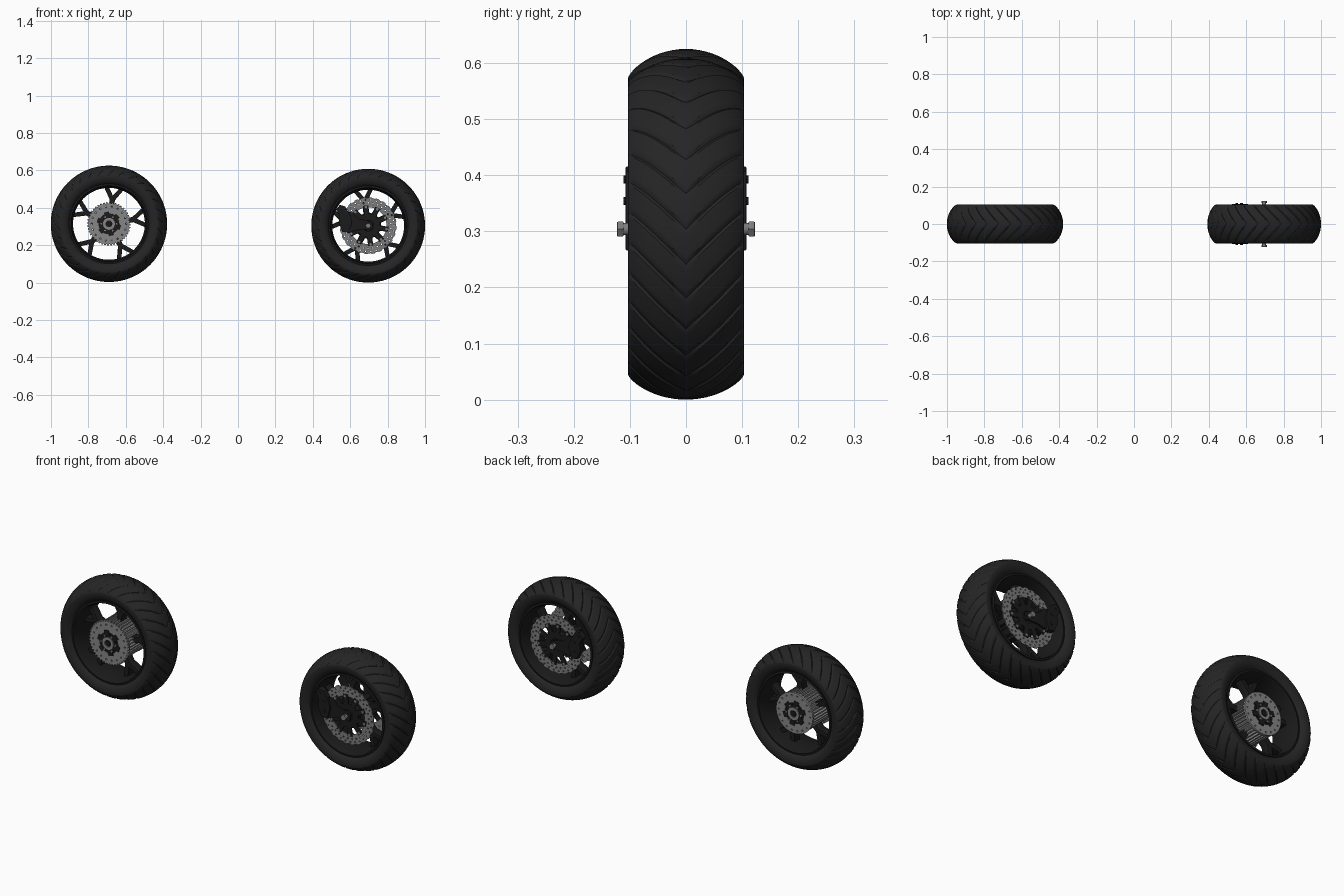
import bpy, bmesh
from math import sin, cos, pi, tau, radians

cube = bpy.data.objects.get("Cube")
if cube:
    bpy.data.objects.remove(cube)


def material(name, level):
    m = bpy.data.materials.new(name)
    m.use_nodes = True
    colour = (level, level, level, 1)
    m.diffuse_color = colour
    node = m.node_tree.nodes["Principled BSDF"]
    node.inputs["Base Color"].default_value = colour
    node.inputs["Roughness"].default_value = 0.6
    return m


RUBBER = material("black rubber", 0.018)
BLACK = material("black paint", 0.011)
ALLOY = material("grey alloy", 0.24)
STEEL = material("brake steel", 0.2)


def add(name, mesh, mat, centre, y=0):
    mesh.materials.clear()
    mesh.materials.append(mat)
    mesh.shade_smooth()
    mesh.set_sharp_from_angle(angle=radians(35))
    ob = bpy.data.objects.new(name, mesh)
    ob.location = (centre[0], y, centre[1])
    bpy.context.scene.collection.objects.link(ob)
    return ob


def lathe(name, profile, mat, centre, segs=64, twist=0, grooves=0):
    """Turn a closed (radius, y) profile around the axle; twist bends the tread into chevrons."""
    bm = bmesh.new()
    rings = []
    for i in range(segs):
        ring = []
        for r, y in profile:
            a = tau * i / segs + twist * min(abs(y), 0.1)
            cut = grooves and i % grooves == 0 and r > 0.262 and abs(y) > 0.008
            r -= 0.004 if cut else 0
            ring.append(bm.verts.new((r * cos(a), y, r * sin(a))))
        rings.append(ring)
    n = len(profile)
    for i in range(segs):
        a, b = rings[i], rings[(i + 1) % segs]
        for j in range(n):
            k = (j + 1) % n
            bm.faces.new((a[j], a[k], b[k], b[j]))
    bmesh.ops.recalc_face_normals(bm, faces=bm.faces)
    mesh = bpy.data.meshes.new(name)
    bm.to_mesh(mesh)
    bm.free()
    return add(name, mesh, mat, centre)


def plate(name, loops, half, mat, centre, y=0, bevel=0):
    """Extrude flat (x, z) outlines, inner loops becoming holes."""
    cu = bpy.data.curves.new(name, "CURVE")
    cu.dimensions = "2D"
    cu.fill_mode = "BOTH"
    cu.extrude = half - bevel
    cu.bevel_depth = bevel
    cu.bevel_resolution = 1
    for loop in loops:
        sp = cu.splines.new("POLY")
        sp.points.add(len(loop) - 1)
        for p, (u, v) in zip(sp.points, loop):
            p.co = (u, v, 0, 1)
        sp.use_cyclic_u = True
    tmp = bpy.data.objects.new("outline", cu)
    bpy.context.scene.collection.objects.link(tmp)
    bpy.context.view_layer.update()
    mesh = bpy.data.meshes.new_from_object(
        tmp.evaluated_get(bpy.context.evaluated_depsgraph_get()))
    bpy.data.objects.remove(tmp)
    mesh.name = name
    ob = add(name, mesh, mat, centre, y)
    ob.rotation_euler.x = pi / 2
    return ob


def circle(r, n=48, u=0, v=0):
    return [(u + r * cos(tau * i / n), v + r * sin(tau * i / n)) for i in range(n)]


def teeth(low, high, count):
    """Gear-like outline alternating between two radii."""
    pts = []
    for i in range(count):
        for f, r in ((0, low), (0.4, low), (0.5, high), (0.9, high)):
            a = tau * (i + f) / count
            pts.append((r * cos(a), r * sin(a)))
    return pts


def holes(radius, size, count, start=0.0):
    return [circle(size, 8, radius * cos(start + tau * i / count),
                   radius * sin(start + tau * i / count)) for i in range(count)]


def turned(points, a):
    return [(u * cos(a) - v * sin(a), u * sin(a) + v * cos(a)) for u, v in points]


def rod(name, r, half, mat, centre, n=32, y=0):
    return plate(name, [circle(r, n)], half, mat, centre, y, min(0.002, r / 4))


def tyre_and_rim(side, centre, outer, spoke_start):
    # Tyre: crowned tread, rounded sidewalls and a bead on the rim
    tread = []
    for i in range(-14, 15):
        y = 0.103 * sin(i / 14 * pi / 2)
        tread.append((0.26 + (outer - 0.26) * (1 - (y / 0.103) ** 2) ** 0.75, y))
    wall = [(0.243, 0.102), (0.226, 0.096), (0.214, 0.085), (0.21, 0.07)]
    tyre = tread + wall + [(r, -y) for r, y in reversed(wall)]
    lathe(side + "_tyre", tyre, RUBBER, centre, 270, 3.2, 9)

    # Rim: lips on each edge and a dropped centre
    half = [(0.213, 0.088), (0.204, 0.09), (0.2, 0.082), (0.197, 0.05), (0.192, 0.025)]
    rim = half + [(r, -y) for r, y in reversed(half)]
    lathe(side + "_rim", rim, BLACK, centre, 96)

    # Five forked spokes
    arm = [(0.07, 0.013), (0.13, 0.011), (0.194, 0.052), (0.2, 0.036), (0.147, 0)]
    fork = arm + [(u, -v) for u, v in reversed(arm[:-1])]
    for i in range(5):
        plate(f"{side}_spoke_{i + 1}", [turned(fork, spoke_start + tau * i / 5)],
              0.022, BLACK, centre, bevel=0.003)


# Wheel with the finned hub
drive = (-0.69, 0.314)
tyre_and_rim("right", drive, 0.311, radians(82))
plate("finned_drum", [teeth(0.092, 0.105, 40)], 0.076, ALLOY, drive)
for s, label in ((-1, "front"), (1, "back")):
    outline = teeth(0.108, 0.115, 44) if s < 0 else circle(0.106, 64)
    plate(label + "_hub_cover", [outline, circle(0.056)] + holes(0.092, 0.005, 18),
          0.005, ALLOY, drive, s * 0.081, 0.001)
    plate(label + "_hub_recess", [circle(0.058)], 0.004, BLACK, drive, s * 0.079)
    plate(label + "_hub_star", [teeth(0.045, 0.066, 6)], 0.003, BLACK, drive, s * 0.087)
    plate(label + "_hub_collar", [circle(0.032), circle(0.018)], 0.004, ALLOY, drive, s * 0.091)
    for i, bolt in enumerate(holes(0.042, 0.005, 6)):
        plate(f"{label}_hub_bolt_{i + 1}", [bolt], 0.003, ALLOY, drive, s * 0.091)
rod("drive_axle", 0.012, 0.095, BLACK, drive, 6)

# Wheel with the twin brake discs
braked = (0.696, 0.304)
tyre_and_rim("left", braked, 0.304, radians(98))
rod("brake_hub", 0.05, 0.074, BLACK, braked)
plate("hub_flange", [teeth(0.066, 0.08, 10)], 0.045, BLACK, braked, bevel=0.003)
bracket = [(0.02, -0.022), (0.024, 0.012), (0, 0.026), (-0.05, 0.035), (-0.085, 0.07),
           (-0.12, 0.075), (-0.13, 0), (-0.09, -0.03), (-0.04, -0.02)]
body = [(-0.105, -0.035), (-0.09, 0.02), (-0.1, 0.058), (-0.125, 0.1), (-0.15, 0.108),
        (-0.168, 0.085), (-0.15, 0.055), (-0.155, 0.015), (-0.135, -0.03)]
for s, label in ((-1, "front"), (1, "back")):
    plate(label + "_brake_disc",
          [teeth(0.148, 0.152, 24), circle(0.098, 64)]
          + holes(0.138, 0.004, 30) + holes(0.122, 0.004, 30, 0.1),
          0.003, STEEL, braked, s * 0.08)
    plate(label + "_disc_carrier", [teeth(0.062, 0.108, 10), circle(0.03)],
          0.004, BLACK, braked, s * 0.082, 0.001)
    for i, button in enumerate(holes(0.1, 0.007, 10, tau * 0.07)):
        plate(f"{label}_disc_button_{i + 1}", [button], 0.003, STEEL, braked, s * 0.087)
    plate(label + "_caliper_bracket", [bracket], 0.005, BLACK, braked, s * 0.093, 0.001)
    plate(label + "_caliper", [body], 0.016, BLACK, braked, s * 0.092, 0.003)
    for i, (u, v) in enumerate(((-0.12, 0), (-0.122, 0.05), (-0.146, 0.088))):
        plate(f"{label}_caliper_bolt_{i + 1}", [circle(0.007, 8, u, v)],
              0.002, BLACK, braked, s * 0.109)
    rod(label + "_axle_nut", 0.013, 0.006, STEEL, braked, 6, s * 0.117)
rod("brake_axle", 0.009, 0.118, STEEL, braked)
